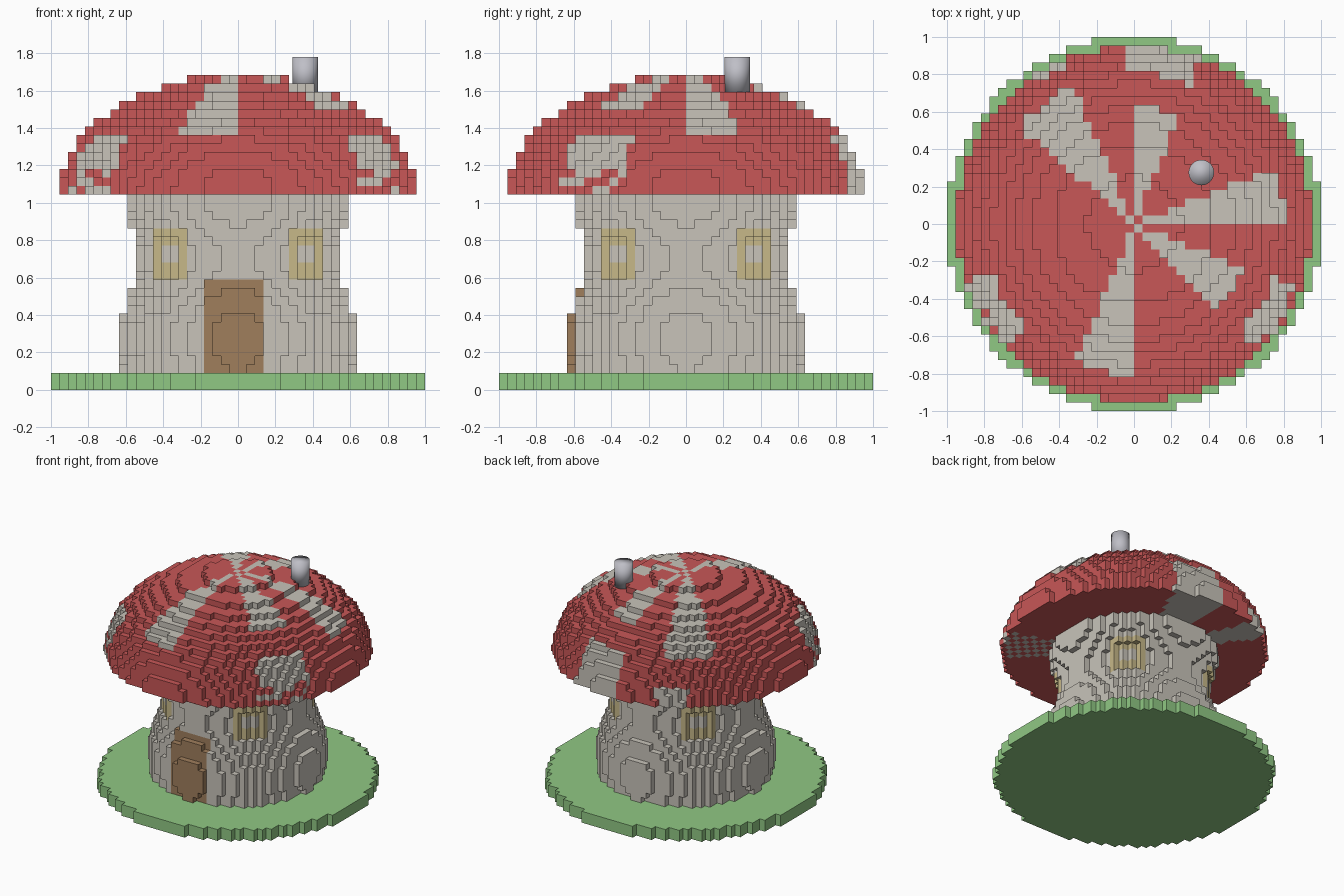
import bpy, bmesh, math
from mathutils import Vector

old = bpy.data.objects.get("Cube")
if old:
    bpy.data.objects.remove(old, do_unlink=True)

U = 1 / 22  # edge of one block


def material(name, r, g, b):
    m = bpy.data.materials.new(name)
    m.use_nodes = True
    m.diffuse_color = (r, g, b, 1)
    m.node_tree.nodes["Principled BSDF"].inputs["Base Color"].default_value = (r, g, b, 1)
    return m


GREEN = material("grass green", 0.28, 0.58, 0.23)
CREAM = material("warm cream", 0.58, 0.55, 0.49)
RED = material("cap red", 0.58, 0.095, 0.095)
BROWN = material("door brown", 0.35, 0.21, 0.107)
YELLOW = material("window yellow", 0.57, 0.48, 0.25)
METAL = material("chimney grey", 0.52, 0.52, 0.57)

# The four corners of a block face for each axis direction
DIRECTIONS = [Vector(d) for d in
              ((1, 0, 0), (-1, 0, 0), (0, 1, 0), (0, -1, 0), (0, 0, 1), (0, 0, -1))]


def face_corners(centre, d):
    side = Vector((d.y, d.z, d.x))
    up = d.cross(side)
    return [centre + (d + side * a + up * b) / 2
            for a, b in ((-1, -1), (1, -1), (1, 1), (-1, 1))]


def block_part(name, radii, first_row, materials, paint):
    """Stack round layers of blocks, keep only the outer faces and paint them."""
    cells = set()
    for k, r in enumerate(radii):
        for i in range(-22, 22):
            for j in range(-22, 22):
                if math.hypot(i + 0.5, j + 0.5) <= r:
                    cells.add((i, j, k))
    bm = bmesh.new()
    corners = {}
    for i, j, k in sorted(cells):
        centre = Vector((i + 0.5, j + 0.5, k + 0.5))
        for d in DIRECTIONS:
            if (i + int(d.x), j + int(d.y), k + int(d.z)) in cells:
                continue
            ring = []
            for p in face_corners(centre, d):
                key = tuple(round(c) for c in p)
                if key not in corners:
                    x, y, z = key
                    corners[key] = bm.verts.new((x * U, y * U, (z + first_row) * U))
                ring.append(corners[key])
            f = bm.faces.new(ring)
            f.material_index = paint(centre.x, centre.y, k)
    mesh = bpy.data.meshes.new(name)
    bm.to_mesh(mesh)
    bm.free()
    for m in materials:
        mesh.materials.append(m)
    ob = bpy.data.objects.new(name, mesh)
    bpy.context.collection.objects.link(ob)
    return ob


# Lawn: a thin round slab
block_part("lawn", [22, 22], 0, [GREEN], lambda x, y, k: 0)


# Stem: a waisted tower with a front door and four corner windows
def paint_stem(x, y, k):
    if y < -10 and -4 < x < 3 and k < 11:
        return 1
    if 6 < abs(x) < 10 and 6 < abs(y) < 10 and 11 <= k < 17:
        pane_gap = 13 <= k <= 14 and 7 < abs(x) < 9 and 7 < abs(y) < 9
        return 0 if pane_gap else 2
    return 0


stem_radii = [13.55, 13.6, 13.75, 13.85, 13.85, 13.75, 13.6, 13.35, 13.1, 12.7, 12.3,
              12, 11.75, 11.65, 11.7, 11.9, 12.2, 12.55, 12.75, 13, 13.2]
block_part("stem", stem_radii, 2, [CREAM, BROWN, YELLOW], paint_stem)

# Cap: half an ellipsoid; patches are (start angle, end angle, first row, last row)
PATCHES = [(0, 22, 7, 13), (67, 90, 10, 13), (114, 140, 7, 13), (247, 270, 7, 13),
           (314, 338, 10, 13), (68, 93, 0, 6), (112, 127, 0, 2),
           (199, 224, 0, 6), (314, 339, 0, 6)]


def paint_cap(x, y, k):
    angle = math.degrees(math.atan2(y, x)) % 360
    for start, end, low, high in PATCHES:
        if start <= angle <= end and low <= k <= high:
            # Patches facing the front break up towards the rim
            speckled = start > 180 and k < 3
            return 0 if speckled and (math.floor(x) + math.floor(y) + k) % 2 else 1
    return 0


cap_radii = [21 * math.sqrt(1 - ((k + 0.5) / 14) ** 2) for k in range(14)]
block_part("cap", cap_radii, 23, [RED, CREAM], paint_cap)

# Chimney: a smooth round pipe
bpy.ops.mesh.primitive_cylinder_add(vertices=32, radius=0.068, depth=0.19,
                                    location=(0.36, 0.275, 1.685))
chimney = bpy.context.object
chimney.name = "chimney"
chimney.data.materials.append(METAL)
bpy.ops.object.shade_smooth()
